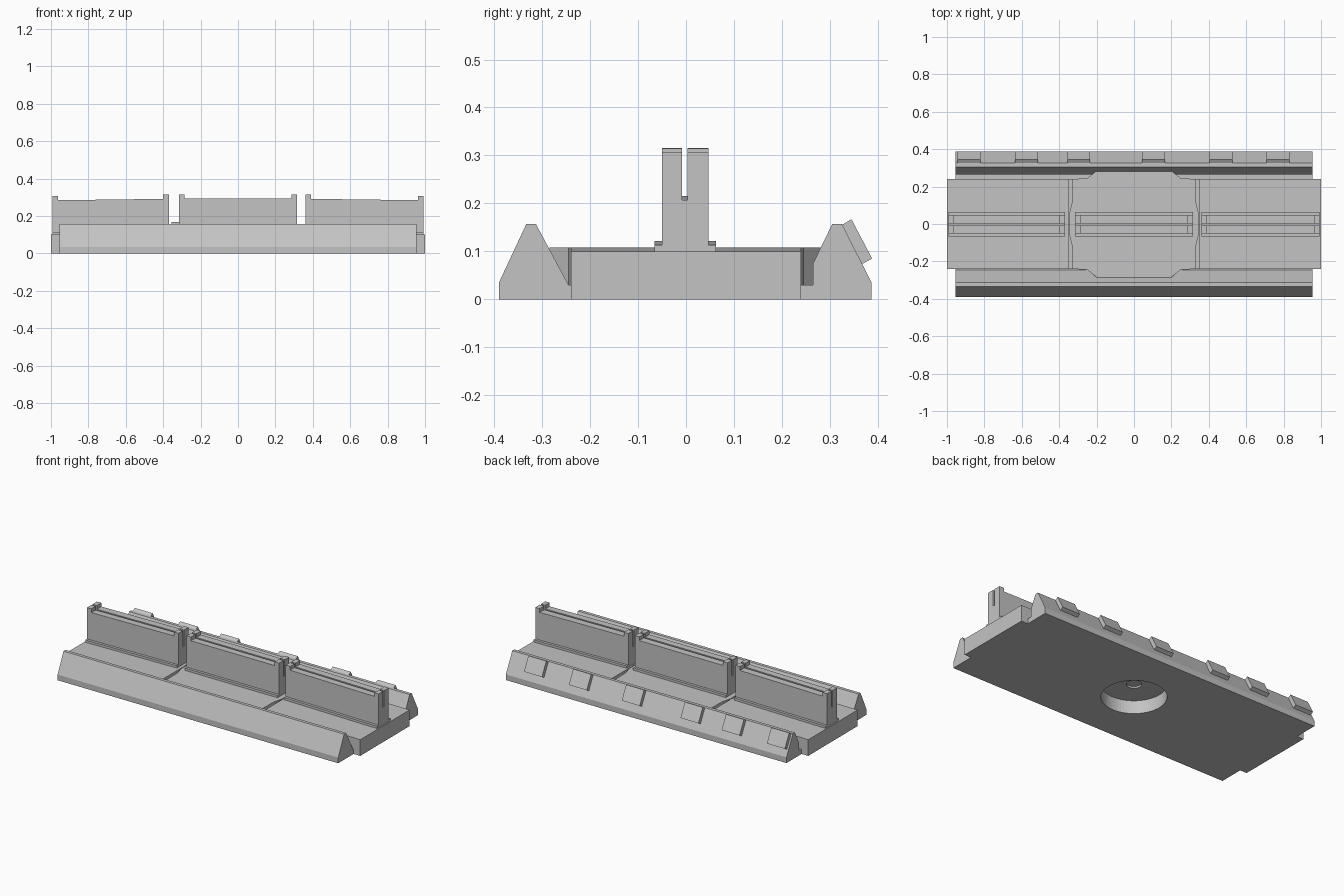
import bpy
import bmesh
from mathutils import Vector

cube = bpy.data.objects.get("Cube")
if cube:
    bpy.data.objects.remove(cube, do_unlink=True)

grey = bpy.data.materials.new("plain grey")
grey.use_nodes = True
COLOUR = (0.55, 0.55, 0.55, 1)
grey.diffuse_color = COLOUR
grey.node_tree.nodes["Principled BSDF"].inputs["Base Color"].default_value = COLOUR


def prism(name, profile, axis, start, end):
    """Extrude a closed 2D profile along an axis (profile uses the other two axes in order)."""
    bm = bmesh.new()
    verts = []
    for p in profile:
        co = list(p)
        co.insert("xyz".index(axis), start)
        verts.append(bm.verts.new(co))
    face = bm.faces.new(verts)
    out = bmesh.ops.extrude_face_region(bm, geom=[face])
    shift = Vector([end - start if a == axis else 0 for a in "xyz"])
    moved = [v for v in out["geom"] if isinstance(v, bmesh.types.BMVert)]
    bmesh.ops.translate(bm, verts=moved, vec=shift)
    bmesh.ops.recalc_face_normals(bm, faces=bm.faces)
    mesh = bpy.data.meshes.new(name)
    bm.to_mesh(mesh)
    bm.free()
    mesh.materials.append(grey)
    obj = bpy.data.objects.new(name, mesh)
    bpy.context.collection.objects.link(obj)
    return obj


def drop(x):
    """The outer decks tilt gently down towards the ends."""
    return max(0, abs(x) - 0.35) * 0.013


# Base body with both side rails
base = prism("base_with_rails", [
    (-0.39, 0), (-0.39, 0.035), (-0.333, 0.157), (-0.313, 0.157), (-0.245, 0.03),
    (-0.24, 0.03), (-0.24, 0.085), (0.24, 0.085), (0.24, 0.03), (0.265, 0.03),
    (0.265, 0.075), (0.305, 0.157), (0.325, 0.157), (0.387, 0.035), (0.387, 0)],
    "x", -0.955, 0.955)

# Centre deck with bulging sides
quarter = [(0.345, 0.06), (0.33, 0.12), (0.328, 0.24), (0.25, 0.245), (0.2, 0.285)]
outline = quarter + [(-x, y) for x, y in reversed(quarter)]
outline += [(-x, -y) for x, y in quarter] + [(x, -y) for x, y in reversed(quarter)]
centre = prism("centre_deck", outline, "z", 0.03, 0.108)

# Round recess and pin hole in the underside
for radius, top in ((0.18, 0.08), (0.042, 0.12)):
    bpy.ops.mesh.primitive_cylinder_add(vertices=64, radius=radius, depth=top + 0.1,
                                        location=(0, 0, (top - 0.1) / 2))
    cutter = bpy.context.object
    cutter.name = "hole_cutter"
    cutter.hide_render = True
    for obj in (base, centre):
        mod = obj.modifiers.new("hole", "BOOLEAN")
        mod.object = cutter
        mod.solver = "EXACT"
        bpy.context.view_layer.objects.active = obj
        bpy.ops.object.modifier_apply(modifier=mod.name)
    bpy.data.objects.remove(cutter, do_unlink=True)

# Tilted end decks
for side, name in ((1, "left"), (-1, "right")):
    prism(name + "_end_deck", [(side * 0.35, 0), (side, 0), (side, 0.108 - drop(1)),
                               (side * 0.35, 0.108)], "y", -0.24, 0.24)

# Three split walls with raised end posts and foot flanges
POST = 0.03
for name, a, b in (("right", -0.993, -0.37), ("centre", -0.315, 0.315), ("left", 0.36, 0.993)):
    def line(x, z):
        return (x, z - drop(x))
    crown = [line(a, 0.09), line(a, 0.315), line(a + POST, 0.315), line(a + POST, 0.292),
             line(b - POST, 0.292), line(b - POST, 0.315), line(b, 0.315), line(b, 0.09)]
    prism(name + "_wall_front", crown, "y", -0.05, -0.008)
    prism(name + "_wall_back", crown, "y", 0.003, 0.047)
    for part, z, y0, y1 in (("wall_core", 0.215, -0.008, 0.003),
                            ("front_flange", 0.122, -0.066, -0.05),
                            ("back_flange", 0.122, 0.047, 0.063)):
        prism(name + "_" + part, [line(a, 0.09), line(a, z), line(b, z), line(b, 0.09)],
              "y", y0, y1)

# Slanted tabs on the back rail
for x in (-0.883, -0.575, -0.295, 0.105, 0.465, 0.77):
    prism("rail_tab", [(0.325, 0.155), (0.345, 0.167), (0.388, 0.085), (0.366, 0.073)],
          "x", x - 0.061, x + 0.061)
